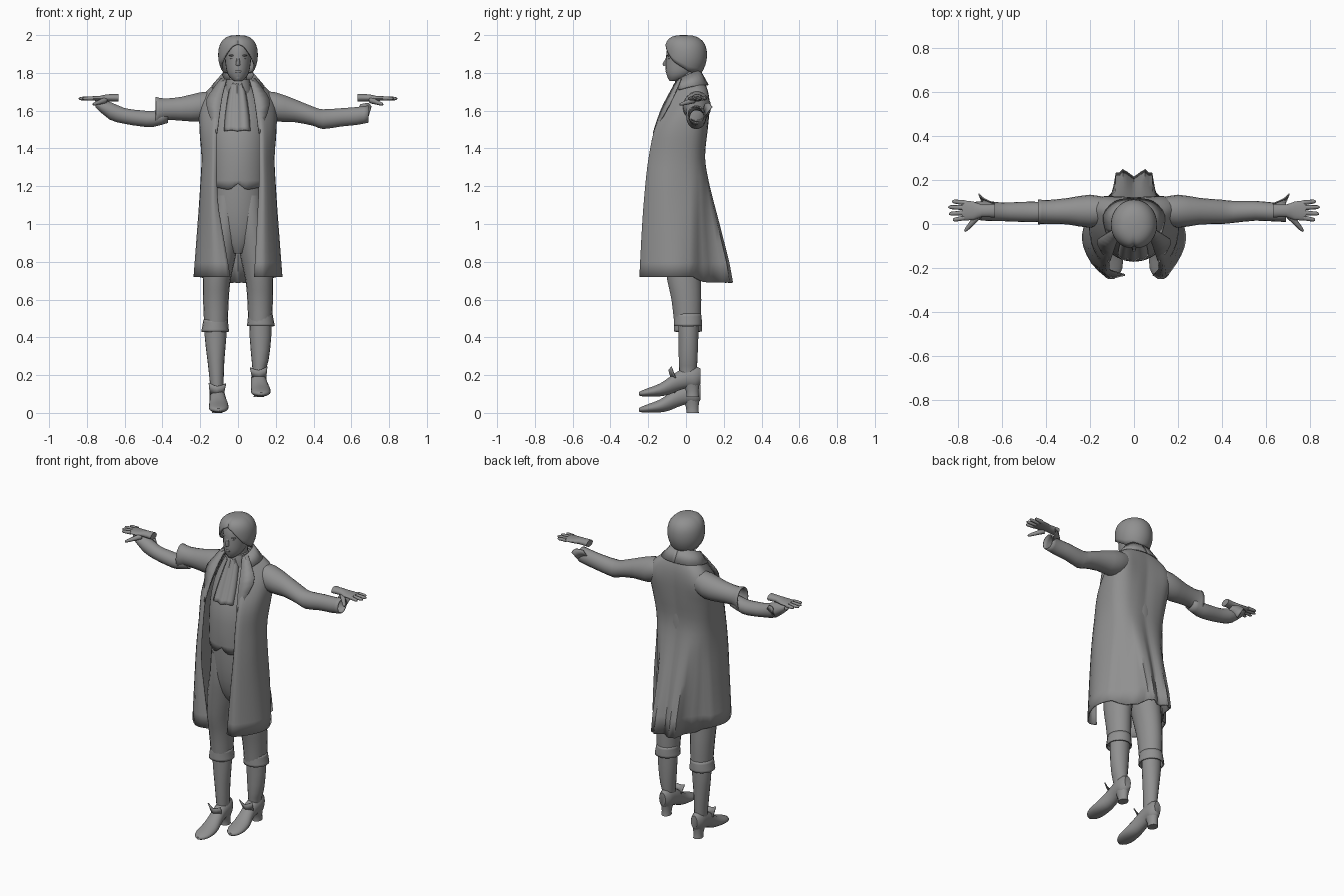
import bpy, bmesh, math
from mathutils import Vector

grey = bpy.data.materials.new("plain grey")
grey.diffuse_color = (0.28, 0.28, 0.28, 1)


def finish(name, verts, faces, thick=0, angle=45, offset=-1):
    me = bpy.data.meshes.new(name)
    me.from_pydata([tuple(v) for v in verts], [], faces)
    bm = bmesh.new()
    bm.from_mesh(me)
    bmesh.ops.remove_doubles(bm, verts=bm.verts, dist=1e-5)
    bmesh.ops.recalc_face_normals(bm, faces=bm.faces)
    bm.to_mesh(me)
    bm.free()
    ob = bpy.data.objects.new(name, me)
    bpy.context.collection.objects.link(ob)
    me.materials.append(grey)
    if thick:
        m = ob.modifiers.new("thickness", 'SOLIDIFY')
        m.thickness, m.offset = thick, offset
    bpy.context.view_layer.objects.active = ob
    ob.select_set(True)
    bpy.ops.object.shade_smooth_by_angle(angle=math.radians(angle))
    ob.select_set(False)
    return ob


def curve(pts, n):
    """Catmull-Rom through tuples, n steps per span."""
    out = []
    for i in range(len(pts) - 1):
        p = [pts[max(i - 1, 0)], pts[i], pts[i + 1], pts[min(i + 2, len(pts) - 1)]]
        for k in range(n):
            t = k / n
            out.append([0.5 * (2 * b + (c - a) * t + (2 * a - 5 * b + 4 * c - d) * t * t
                               + (3 * b - a - 3 * c + d) * t ** 3) for a, b, c, d in zip(*p)])
    return out + [list(pts[-1])]


def grid(rows, closed=False):
    n = len(rows[0])
    verts = [v for r in rows for v in r]
    faces = [(i * n + j, i * n + (j + 1) % n, (i + 1) * n + (j + 1) % n, (i + 1) * n + j)
             for i in range(len(rows) - 1) for j in range(n if closed else n - 1)]
    return verts, faces


def loft(name, rings, axis='z', seg=18, caps=True, sub=2, thick=0, sx=1, dz=0):
    """Elliptical rings (position, centre a, centre b, radius a, radius b)."""
    rows = []
    for p, a, b, ra, rb in curve(rings, sub):
        row = []
        for j in range(seg):
            t = 2 * math.pi * j / seg
            u, v = a + ra * math.cos(t), b + rb * math.sin(t)
            x, y, z = {'z': (u, v, p), 'x': (p, u, v), 'y': (u, p, v)}[axis]
            row.append((x * sx, y, z + dz))
        rows.append(row)
    verts, faces = grid(rows, True)
    if caps:
        faces += [tuple(range(seg)), tuple(range(len(verts) - seg, len(verts)))]
    return finish(name, verts, faces, thick)


def tube(name, a, b, ra, rb, seg=8):
    a, b = Vector(a), Vector(b)
    d = (b - a).normalized()
    u = d.orthogonal().normalized()
    w = d.cross(u)
    rows = [[a + d * (b - a).length * s + (u * math.cos(6.28319 * j / seg) + w * math.sin(6.28319 * j / seg)) * r
             for j in range(seg)] for s, r in ((0, ra), (.85, rb), (1, rb * .45))]
    verts, faces = grid(rows, True)
    finish(name, verts, faces + [tuple(range(seg)), tuple(range(2 * seg, 3 * seg))])


def ball(name, c, r):
    loft(name, [(c[2] + r[2] * math.sin(t), c[0], c[1], max(r[0] * math.cos(t), 1e-4), max(r[1] * math.cos(t), 1e-4))
                for t in [math.pi * (k / 6 - .5) for k in range(7)]], seg=10, sub=1)


def strip(name, a, b, s=1, n=3, thick=0.006):
    rows = [[(x * s, y, z) for x, y, z in curve(r, n)] for r in (a, b)]
    finish(name, *grid(rows), thick=thick, offset=0)


# Long coat: half cross-sections from front edge round to centre back
levels = [
    (.72, (.085, -.235), (.148, -.238), (.23, -.105), (.217, .015), (.115, .12), (.068, .245), (0, .215)),
    (1.0, (.10, -.22), (.145, -.225), (.21, -.11), (.20, .02), (.13, .10), (.067, .175), (0, .16)),
    (1.2, (.11, -.205), (.143, -.21), (.198, -.11), (.185, .02), (.135, .09), (.07, .125), (0, .118)),
    (1.35, (.11, -.19), (.14, -.192), (.19, -.10), (.185, .02), (.14, .08), (.07, .10), (0, .098)),
    (1.5, (.11, -.165), (.14, -.16), (.195, -.08), (.20, .04), (.15, .10), (.07, .115), (0, .11)),
    (1.62, (.095, -.115), (.13, -.10), (.19, -.02), (.2, .075), (.155, .122), (.07, .125), (0, .12)),
    (1.70, (.08, -.07), (.11, -.05), (.155, .02), (.17, .07), (.135, .108), (.07, .117), (0, .115)),
    (1.76, (.065, -.04), (.08, -.02), (.09, .025), (.09, .055), (.07, .08), (.045, .092), (0, .095))]
rows = []
for flat in curve([(l[0],) + sum(l[1:], ()) for l in levels], 3):
    z = flat[0]
    half = curve([tuple(flat[i:i + 2]) for i in range(1, 15, 2)], 4)
    low = min(1, max(0, (1.3 - z) / .45))
    pts, other = [], []
    for k, (x, y) in enumerate(half):
        f = 1 + .045 * low * math.sin(k * 2.1) if 12 < k < 22 else 1      # skirt pleats
        drop = .03 * min(1, max(0, (y - .04) / .06)) * (z < .73)           # longer back hem
        swing = .045 * max(0, (1.1 - z) / .38) * max(0, 1 - k / 6)         # one front edge swings inward
        pts.append((x * f, y * f, z - drop))
        other.append((swing - x * f, y * f, z - drop))
    rows.append(pts + other[-2::-1])
finish("coat", *grid(rows), thick=.008, angle=50)

# Lapels and turned collar
for s, side in ((1, "left"), (-1, "right")):
    strip(side + "_lapel", [(.06, -.045, 1.765), (.08, -.088, 1.69), (.095, -.133, 1.6), (.11, -.174, 1.48)],
          [(.09, -.025, 1.77), (.135, -.05, 1.71), (.168, -.085, 1.635), (.115, -.172, 1.48)], s)
    strip(side + "_collar", [(.07, -.045, 1.765), (.082, .02, 1.795), (.055, .062, 1.81), (0, .073, 1.815)],
          [(.125, -.04, 1.71), (.138, .04, 1.73), (.085, .102, 1.735), (0, .118, 1.735)], s)

# Waistcoat with notched hem, breeches seat
vest = loft("waistcoat", [(1.18, 0, -.035, .15, .132), (1.3, 0, -.035, .15, .136), (1.45, 0, -.03, .15, .13),
                          (1.58, 0, -.01, .14, .10), (1.68, 0, .02, .11, .08), (1.75, 0, .03, .07, .06)],
            seg=48, caps=False, thick=.007)
for v in vest.data.vertices:
    if v.co.z < 1.19:
        v.co.z += .035 * max(0, 1 - abs(v.co.x) / .045) + .02 * max(0, abs(v.co.x) - .045) / .1
loft("breeches_seat", [(.845, 0, -.02, .035, .06), (.9, 0, -.025, .09, .085), (1.0, 0, -.03, .13, .108),
                       (1.15, 0, -.035, .138, .117), (1.3, 0, -.035, .136, .117)], seg=32)

# Legs, stockings and heeled shoes; one foot is raised
for s, side, dz, kz in ((1, "left", .085, .03), (-1, "right", 0, 0)):
    loft(side + "_breeches", [(1.15, .066, -.03, .068, .106), (1.0, .07, -.03, .077, .107), (.88, .088, -.022, .084, .102),
                              (.8, .1, -.016, .082, .098), (.7, .113, -.01, .073, .09),
                              (.6, .117, .002, .068, .08), (.48, .117, .008, .063, .072)], sx=s)
    loft(side + "_knee_band", [(.495, .118, .009, .065, .072), (.46, .12, .01, .069, .075),
                               (.43, .121, .01, .074, .076)], sx=s, dz=kz, caps=False, thick=.008)
    loft(side + "_stocking", [(.52, .118, .012, .057, .055), (.4, .119, .013, .057, .053), (.28, .117, .011, .045, .05),
                              (.14 + dz, .112, .01, .035, .045), (.07 + dz, .112, .01, .033, .04)], sx=s)
    toe = .014 if s > 0 else -.004
    loft(side + "_shoe", [(-.25, .108 + toe, .016, .012, .008), (-.235, .108 + toe, .018, .033, .015),
                          (-.2, .107 + toe, .024, .05, .023), (-.14, .106 + toe, .036, .052, .034),
                          (-.09, .107 + toe / 2, .057, .046, .046), (-.04, .109, .085, .041, .053),
                          (.01, .111, .102, .041, .056), (.05, .111, .102, .038, .06),
                          (.078, .111, .11, .022, .04)], axis='y', sx=s, dz=dz)
    loft(side + "_heel", [(0, .111, .035, .028, .034), (.03, .111, .033, .027, .034), (.075, .111, .025, .034, .048)],
         sx=s, dz=dz, seg=14)
    strip(side + "_shoe_tongue", [(.076, -.055, .10 + dz), (.112, -.078, .095 + dz), (.148, -.055, .10 + dz)],
          [(.064, -.078, .155 + dz), (.11, -.09, .142 + dz), (.154, -.078, .16 + dz)], s)

# Sleeves: one whole, one parted at the elbow
loft("left_sleeve", [(.12, .06, 1.64, .058, .065), (.2, .058, 1.62, .075, .078), (.3, .058, 1.60, .06, .062),
                     (.4, .055, 1.57, .055, .051), (.45, .055, 1.555, .05, .053), (.55, .06, 1.565, .045, .049),
                     (.63, .055, 1.572, .043, .048), (.69, .055, 1.582, .046, .046)], 'x', caps=False, thick=.006)
loft("right_upper_sleeve", [(.12, .06, 1.64, .058, .065), (.2, .058, 1.62, .075, .078), (.3, .058, 1.61, .06, .064),
                            (.39, .055, 1.607, .054, .058), (.435, .055, 1.597, .057, .078)],
     'x', caps=False, thick=.006, sx=-1)
loft("right_lower_sleeve", [(.37, .055, 1.575, .04, .04), (.45, .055, 1.556, .046, .043), (.52, .055, 1.56, .045, .043),
                            (.6, .055, 1.572, .042, .042), (.68, .06, 1.60, .045, .048), (.755, .06, 1.64, .035, .022)],
     'x', caps=False, thick=.006, sx=-1)

# Hands with turned cuff flaps
for s, side in ((1, "left"), (-1, "right")):
    strip(side + "_cuff_flap", [(.63, .09, 1.60), (.66, .10, 1.595), (.69, .10, 1.57)],
          [(.65, .10, 1.635), (.69, .12, 1.64), (.705, .138, 1.62)], s)
    loft(side + "_palm", [(.632, .06, 1.668, .031, .02), (.69, .06, 1.668, .028, .019), (.73, .06, 1.665, .042, .014),
                          (.78, .062, 1.665, .045, .011)], 'x', sx=s)
    for k, (y0, y1, x1) in enumerate(((.028, .018, .822), (.051, .046, .84), (.074, .077, .843), (.097, .103, .825))):
        tube(f"{side}_finger_{k + 1}", (.77 * s, y0, 1.665), (x1 * s, y1, 1.664), .0115, .009)
    tube(side + "_thumb", (.705 * s, .04, 1.655), (.768 * s, -.033, 1.632), .017, .009)

# Neck, cravat and folded ruffle
loft("neck", [(1.66, 0, .025, .055, .055), (1.74, 0, .012, .048, .05), (1.83, 0, .015, .05, .055)])
loft("cravat", [(1.67, 0, .012, .078, .074), (1.71, 0, .003, .072, .068), (1.765, 0, .003, .06, .06)])
rows = []
for z, w, y in curve([(1.745, .035, -.06), (1.68, .05, -.086), (1.58, .064, -.13), (1.495, .07, -.168)], 3):
    rows.append([(w * (k / 6 - 1) - .004, y + .005 * math.cos(k * math.pi / 2) + .02 * abs(k / 6 - 1) ** 2,
                  z - .003 * math.cos(k)) for k in range(13)])
finish("ruffle", *grid(rows), thick=.004, angle=60)

# Head and face
loft("head", [(1.757, 0, -.062, .02, .025), (1.775, 0, -.045, .042, .052), (1.80, 0, -.03, .057, .075),
              (1.83, 0, -.02, .064, .088), (1.87, 0, -.014, .069, .092), (1.91, 0, -.01, .072, .093),
              (1.95, 0, 0, .07, .09), (1.98, 0, 0, .04, .06)], seg=24)
finish("nose", [(-.007, -.098, 1.895), (.007, -.098, 1.895), (-.006, -.125, 1.846), (.006, -.125, 1.846),
                (-.014, -.1, 1.84), (.014, -.1, 1.84), (0, -.118, 1.837)],
       [(0, 1, 3, 2), (0, 2, 4), (1, 5, 3), (2, 3, 6), (2, 6, 4), (3, 5, 6)], angle=70)
ball("lips", (0, -.099, 1.808), (.02, .01, .008))
ball("chin", (0, -.078, 1.775), (.022, .02, .015))
for s, side in ((1, "left"), (-1, "right")):
    ball(side + "_eye", (.028 * s, -.0905, 1.876), (.014, .006, .005))
    ball(side + "_brow", (.029 * s, -.0915, 1.892), (.02, .009, .005))

# Parted hair: from crown to a hem height that varies round the head
hem = [(0, 1.952), (.3, 1.94), (.6, 1.905), (.95, 1.86), (1.3, 1.835), (1.8, 1.805), (3.15, 1.785)]
rows = []
for i in range(13):
    row = []
    for j in range(64):
        t = (j - 32) * math.pi / 32
        a = abs(t)
        (a0, h0), (a1, h1) = next((p, q) for p, q in zip(hem, hem[1:]) if p[0] <= a <= q[0])
        h = h0 + (h1 - h0) * (a - a0) / (a1 - a0)
        z = 2 - (2 - h) * (i / 12) ** 1.7
        q = (z - 1.89) / .11
        e = 2.5 + .8 * max(0, math.cos(t))                                # fuller over the forehead
        r = max(0, 1 - q ** e) ** (1 / e) if q > 0 else 1 - .34 * (-q * 1.05) ** 2
        r *= 1 - .08 * math.exp(-(t / .1) ** 2)
        row.append((.105 * r * math.sin(t), -.002 - .113 * r * math.cos(t), z))
    rows.append(row)
finish("hair", *grid(rows, True), thick=.01)
